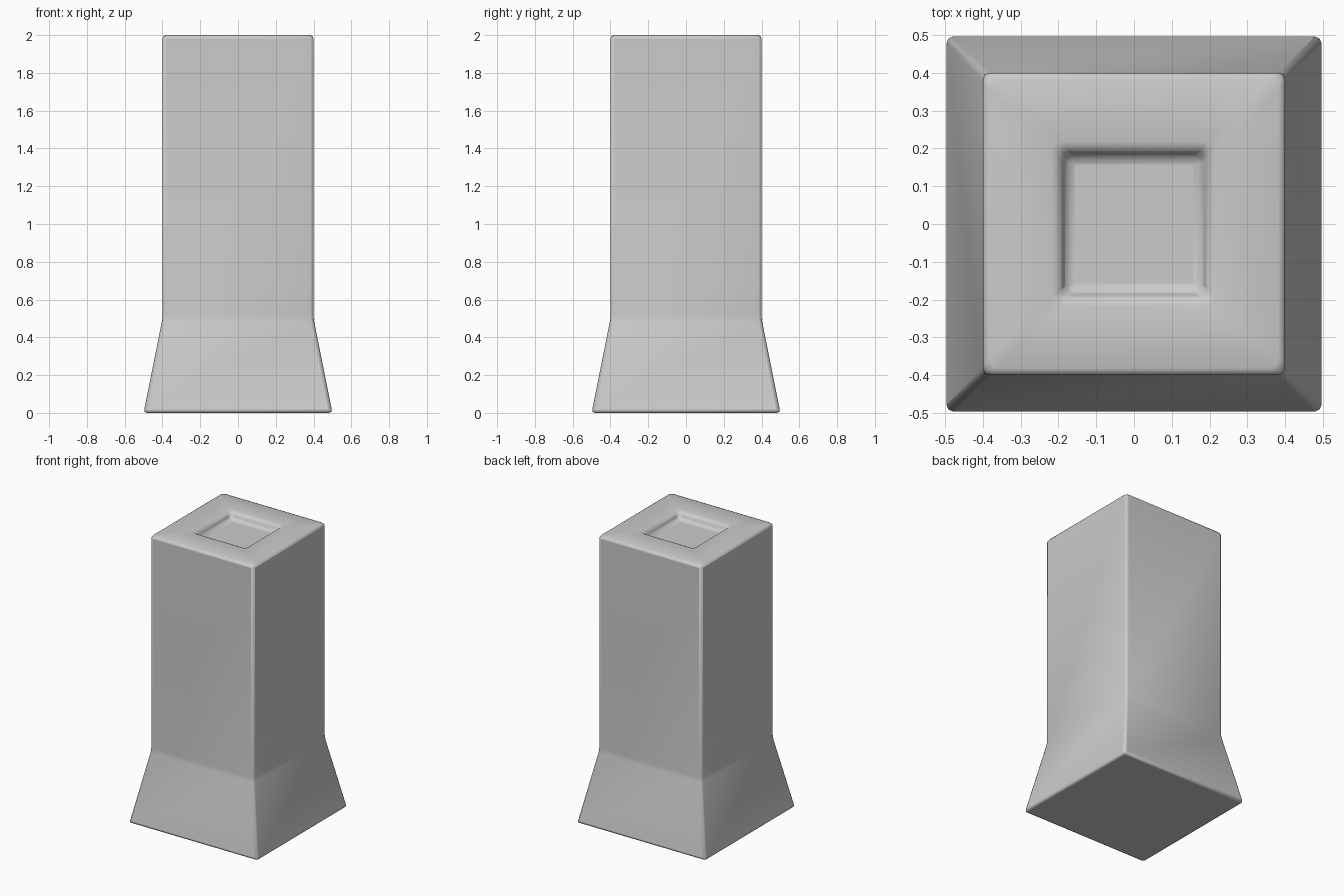
import bpy, bmesh

if "Cube" in bpy.data.objects:
    bpy.data.objects.remove(bpy.data.objects["Cube"])

# Square pillar: stacked rings of (half width, height), outside then into the top recess
RINGS = [(0.5, 0), (0.4, 0.5), (0.4, 2.0), (0.2, 2.0), (0.175, 1.95)]

bm = bmesh.new()
loops = [[bm.verts.new((sx * h, sy * h, z)) for sx, sy in ((-1, -1), (1, -1), (1, 1), (-1, 1))]
         for h, z in RINGS]
for a, b in zip(loops, loops[1:]):
    for i in range(4):
        j = (i + 1) % 4
        bm.faces.new((a[i], a[j], b[j], b[i]))
bm.faces.new(loops[0][::-1])
bm.faces.new(loops[-1])
bmesh.ops.recalc_face_normals(bm, faces=bm.faces)

mesh = bpy.data.meshes.new("pillar")
bm.to_mesh(mesh)
bm.free()
pillar = bpy.data.objects.new("pillar", mesh)
bpy.context.collection.objects.link(pillar)

# Softened edges everywhere
bevel = pillar.modifiers.new("soft_edges", 'BEVEL')
bevel.width = 0.018
bevel.segments = 2
bevel.limit_method = 'NONE'

bpy.context.view_layer.objects.active = pillar
pillar.select_set(True)
bpy.ops.object.shade_smooth_by_angle()
